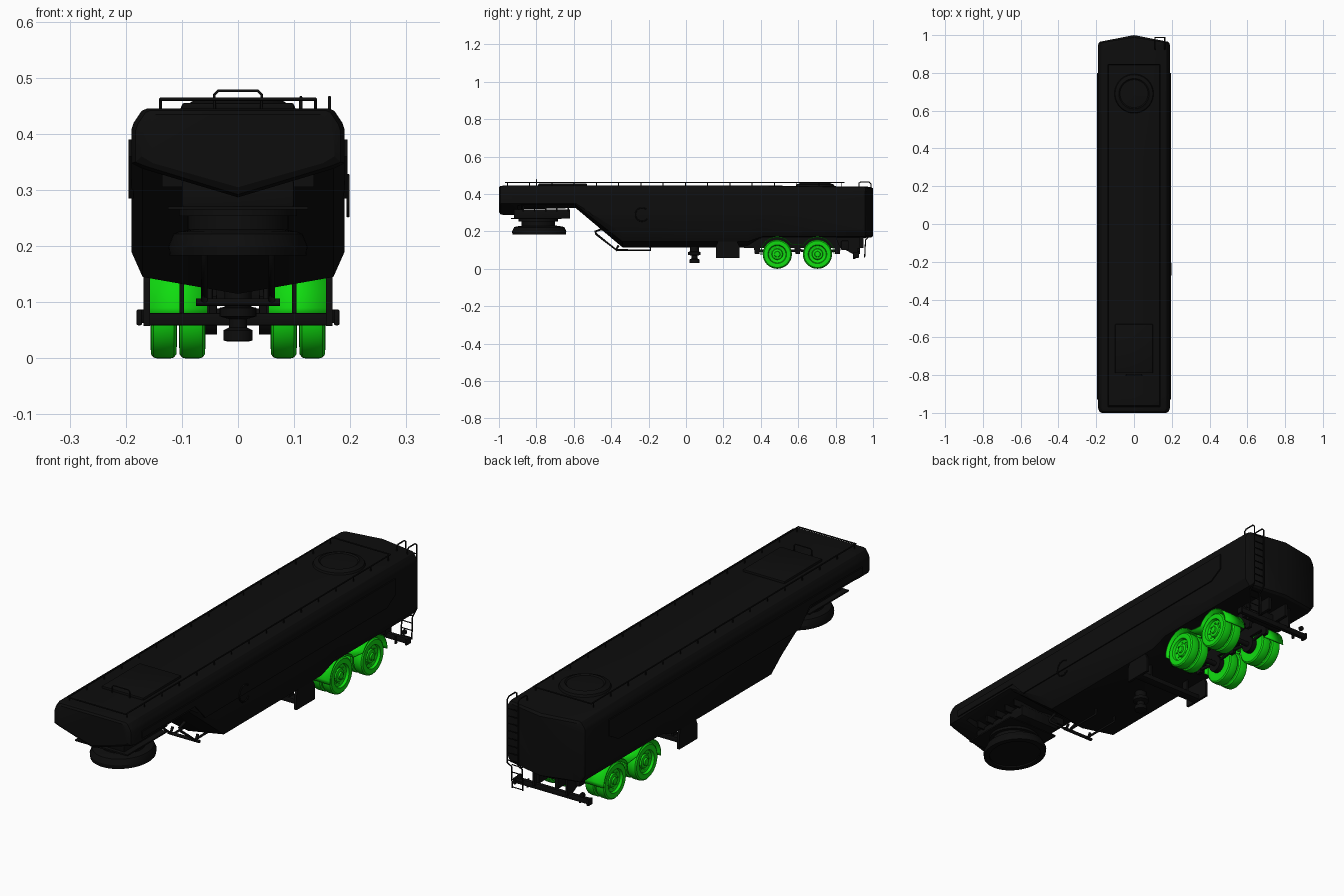
import bpy, bmesh
from math import sin, cos, pi, radians
from mathutils import Vector, Matrix

if "Cube" in bpy.data.objects:
    bpy.data.objects.remove(bpy.data.objects["Cube"])

def material(name, col):
    m = bpy.data.materials.new(name)
    m.diffuse_color = (*col, 1)
    m.use_nodes = True
    m.node_tree.nodes["Principled BSDF"].inputs["Base Color"].default_value = m.diffuse_color
    return m

BLACK = material("black_paint", (0.004, 0.004, 0.004))
GREEN = material("green_paint", (0.005, 0.72, 0.005))

def finish(name, bm, mat=BLACK, angle=30):
    bmesh.ops.recalc_face_normals(bm, faces=bm.faces)
    me = bpy.data.meshes.new(name)
    bm.to_mesh(me)
    bm.free()
    ob = bpy.data.objects.new(name, me)
    bpy.context.collection.objects.link(ob)
    me.materials.append(mat)
    bpy.ops.object.select_all(action='DESELECT')
    ob.select_set(True)
    bpy.context.view_layer.objects.active = ob
    bpy.ops.object.shade_smooth_by_angle(angle=radians(angle))
    return ob

def box(name, c, size, mat=BLACK, bevel=0.0):
    bm = bmesh.new()
    bmesh.ops.create_cube(bm, size=1, matrix=Matrix.Translation(c) @ Matrix.Diagonal((*size, 1)))
    if bevel:
        bmesh.ops.bevel(bm, geom=bm.edges[:], offset=bevel, segments=2, affect='EDGES', profile=0.5)
    return finish(name, bm, mat)

def lathe(name, c, prof, axis='Z', mat=BLACK, n=40, squash=1.0):
    """Spin (radius, height) points round an axis through c."""
    bm = bmesh.new()
    rings = [[bm.verts.new((r * cos(2*pi*i/n), squash * r * sin(2*pi*i/n), h)) for i in range(n)] for r, h in prof]
    for a, b in zip(rings, rings[1:]):
        for i in range(n):
            j = (i + 1) % n
            bm.faces.new((a[i], a[j], b[j], b[i]))
    bm.faces.new(rings[0])
    bm.faces.new(rings[-1])
    rot = {'Z': Matrix(), 'X': Matrix.Rotation(pi/2, 4, 'Y'), 'Y': Matrix.Rotation(-pi/2, 4, 'X')}[axis]
    bm.transform(Matrix.Translation(c) @ rot)
    return finish(name, bm, mat)

def cyl(name, c, r, d, axis='Z', mat=BLACK, n=24):
    return lathe(name, c, [(r, -d/2), (r, d/2)], axis, mat, n)

def tube(name, pts, r, cyclic=False):
    cu = bpy.data.curves.new(name, 'CURVE')
    cu.dimensions = '3D'
    cu.bevel_depth, cu.bevel_resolution, cu.use_fill_caps = r, 2, True
    sp = cu.splines.new('POLY')
    sp.points.add(len(pts) - 1)
    for p, q in zip(sp.points, pts):
        p.co = (*q, 1)
    sp.use_cyclic_u = cyclic
    ob = bpy.data.objects.new(name, cu)
    bpy.context.collection.objects.link(ob)
    cu.materials.append(BLACK)
    bpy.ops.object.select_all(action='DESELECT')
    ob.select_set(True)
    bpy.context.view_layer.objects.active = ob
    bpy.ops.object.convert(target='MESH')

def plate(name, yz, x0, x1, mat=BLACK):
    """Extrude a side outline across x."""
    bm = bmesh.new()
    f = bm.faces.new([bm.verts.new((x0, y, z)) for y, z in yz])
    g = bmesh.ops.extrude_face_region(bm, geom=[f])['geom']
    bmesh.ops.translate(bm, vec=(x1 - x0, 0, 0), verts=[v for v in g if isinstance(v, bmesh.types.BMVert)])
    return finish(name, bm, mat)

# tank body: lofted V-bottomed hull; y, half width, top, side end, lower corner, keel, rear slant
stations = [(-1.0, .172, .435, .36, .348, .305, 0), (-.993, .183, .442, .35, .342, .292, 0),
            (-.975, .19, .445, .348, .338, .287, 0), (-.9, .19, .445, .348, .338, .289, 0),
            (-.88, .19, .445, .35, .342, .318, 0), (-.59, .19, .445, .35, .342, .325, 0),
            (-.34, .19, .445, .19, .145, .115, 0), (.33, .19, .445, .19, .145, .115, 0),
            (.41, .19, .445, .205, .172, .165, 0), (.945, .19, .44, .205, .172, .165, 0),
            (.988, .188, .438, .205, .174, .167, .03), (1.0, .18, .43, .21, .18, .174, .036)]
bm = bmesh.new()
rings = []
for y, w, zt, zs, zm, zb, sl in stations:
    half = [(w - .027, zt), (w - .018, zt - .004), (w - .004, zt - .025), (w, zt - .037),
            (w, zs), (w - .02, zm)]
    sec = [(0, zt)] + half + [(0, zb)] + [(-x, z) for x, z in reversed(half)]
    rings.append([bm.verts.new((x, y - sl * abs(x) / .185, z)) for x, z in sec])
for a, b in zip(rings, rings[1:]):
    for i in range(len(a)):
        j = (i + 1) % len(a)
        bm.faces.new((a[i], a[j], b[j], b[i]))
for r in (rings[0], rings[-1]):
    bm.faces.new(r[:8])
    bm.faces.new(r[7:] + r[:1])
finish("tank_body", bm)

# side panels, walkway rails and posts
for s in (-1, 1):
    plate("side_panel", [(-.93, .36), (-.57, .36), (-.5, .285), (.74, .285), (.8, .32), (.8, .39), (-.93, .39)],
          s * .186, s * .195)
    tube("roof_rail", [(s*.138, -.965, .462), (s*.138, .845, .462)], .003)
    for i in range(16):
        cyl("rail_post", (s*.138, -.955 + i*.119, .452), .0025, .022, n=8)
for y in (-.965, .845):
    tube("roof_cross_rail", [(-.138, y, .462), (.138, y, .462)], .003)

# roof hatches
lathe("rear_hatch", (0, .69, .445), [(.105, -.005), (.1, .006), (.086, .01), (.08, .014), (.074, .009), (.01, .012)])
box("front_hatch", (0, -.66, .448), (.2, .26, .014), bevel=.004)
tube("front_handle", [(-.042, -.8, .445), (-.042, -.8, .47), (-.035, -.8, .477), (.035, -.8, .477),
                      (.042, -.8, .47), (.042, -.8, .445)], .0025)

# nose ribs and swivel coupling on a turntable
for i in range(5):
    box("nose_rib", (0, -.87 + i*.06, .32), (.27, .008, .03))
box("coupling_mount", (0, -.77, .293), (.2, .3, .05), bevel=.005)
box("coupling_plate", (0, -.8, .268), (.25, .27, .006))
lathe("turntable_ring", (0, -.79, .25), [(.09, -.02), (.09, .004), (.105, .004), (.105, .018)])
lathe("turntable", (0, -.785, 0), [(.1, .19), (.1, .183), (.122, .183), (.124, .2), (.115, .222), (.105, .226), (.07, .232), (.07, .27)],
      squash=1.17)

# folded pipes under the slope
for s in (-1, 1):
    tube("slope_pipe", [(s*.06, -.44, .215), (s*.06, -.485, .2), (s*.06, -.48, .185), (s*.06, -.375, .103),
                        (s*.06, -.36, .125)], .006)
    tube("keel_pipe", [(s*.05, -.37, .1), (s*.05, -.19, .1), (s*.05, -.19, .14)], .005)
tube("pipe_cross_bar", [(-.075, -.37, .1), (.075, -.37, .1)], .007)

# centre discharge valve
lathe("discharge_valve", (0, .045, 0), [(.018, .03), (.026, .032), (.026, .05), (.016, .055), (.016, .07),
                                        (.033, .075), (.033, .09), (.024, .092), (.024, .125)], n=24)

# side support stands
for s in (-1, 1):
    plate("support_stand", [(.16, .058), (.285, .058), (.285, .12), (.265, .165), (.18, .165), (.16, .12)],
          s * .157, s * .168)
    box("stand_brace", (s*.1, .22, .105), (.008, .03, .09))
box("stand_beam", (0, .22, .07), (.33, .04, .022), bevel=.003)

# chassis rails, axles and suspension
for s in (-1, 1):
    box("chassis_rail", (s*.045, .63, .14), (.014, .64, .06))
    plate("rail_end_bracket", [(.8, .17), (.93, .17), (.93, .08), (.89, .08), (.82, .12)], s*.075, s*.083)
    for y in (.38, .597, .81):
        plate("spring_hanger", [(y-.025, .17), (y+.025, .17), (y+.012, .08), (y-.012, .08)], s*.038, s*.052)
    tube("leaf_spring", [(s*.045, .37, .1), (s*.045, .487, .086), (s*.045, .6, .1), (s*.045, .703, .086), (s*.045, .82, .1)], .007)

WHEELS_Y, WZ = (.488, .703), .078
tyre = [(.03, -.0225), (.05, -.0225), (.055, -.0235), (.071, -.0225), (.0765, -.018), (.078, -.012),
        (.078, .012), (.0765, .018), (.071, .0225), (.055, .0235), (.05, .0225), (.046, .012), (.03, .008),
        (.027, .014), (.016, .016), (.014, .022), (.006, .023)]
for y in WHEELS_Y:
    cyl("axle", (0, y, WZ), .011, .26, 'X')
    for s in (-1, 1):
        cyl("brake_drum", (s*.052, y, WZ), .035, .03, 'X')
        for x in (.0815, .1325):
            prof = [(r, h * s) for r, h in tyre]
            lathe("wheel", (s*x, y, WZ), prof, 'X', GREEN, 48)
        for k in range(8):
            a = k * pi / 4
            cyl("wheel_nut", (s*.1425, y + .036*cos(a), WZ + .036*sin(a)), .003, .006, 'X', GREEN, 6)

# double-arch fenders
arc = [(WHEELS_Y[0] + .088*cos(radians(a)), .082 + .088*sin(radians(a))) for a in range(185, 25, -10)]
arc += [(WHEELS_Y[1] + .088*cos(radians(a)), .082 + .088*sin(radians(a))) for a in range(150, -6, -10)]
for s in (-1, 1):
    bm = bmesh.new()
    rows = [[bm.verts.new((s*x, y, z)) for y, z in arc] for x in (.054, .16)]
    for i in range(len(arc) - 1):
        bm.faces.new((rows[0][i], rows[0][i+1], rows[1][i+1], rows[1][i]))
    ob = finish("fender", bm, GREEN, 35)
    mod = ob.modifiers.new("thickness", 'SOLIDIFY')
    mod.thickness, mod.offset = .004, 0

# rear bumper
box("rear_bumper", (0, .91, .075), (.35, .018, .024), bevel=.003)
for s in (-1, 1):
    box("bumper_end", (s*.176, .91, .073), (.01, .03, .028), bevel=.003)
    box("bumper_tab", (s*.125, .9, .07), (.006, .012, .035))
    cyl("rear_lamp", (s*.15, .922, .1), .01, .012, 'Y', n=16)
box("bumper_cross_member", (0, .85, .125), (.2, .04, .05), bevel=.004)

# rear ladder with hooped tops
for x in (.112, .163):
    tube("ladder_rail", [(x, .925, .435), (x, .925, .458), (x, .935, .465), (x, .978, .465), (x, .988, .455),
                         (x, .988, .18), (x, .96, .155), (x, .955, .06)], .003)
for i in range(12):
    z = .065 + i * .032
    tube("ladder_rung", [(.112, .988 if z > .17 else .957, z), (.163, .988 if z > .17 else .957, z)], .0022)

# side hose hook
tube("hose_hook", [(.196, -.235 + .036*cos(radians(a)), .29 + .036*sin(radians(a))) for a in range(50, 321, 15)], .003)
